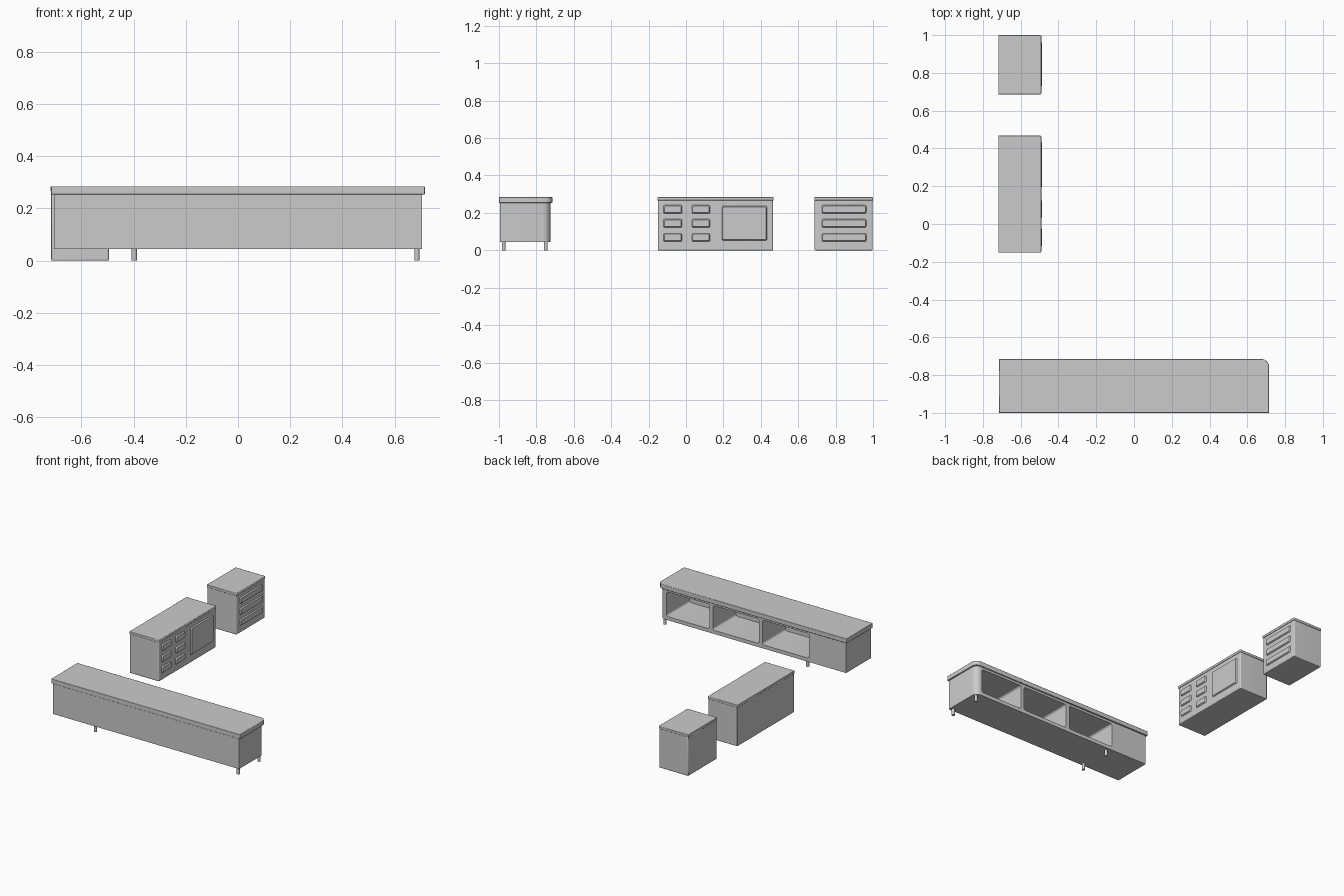
import bpy, bmesh, math

cube = bpy.data.objects.get("Cube")
if cube:
    bpy.data.objects.remove(cube, do_unlink=True)

GREY = (0.6, 0.6, 0.6, 1)
grey = bpy.data.materials.new("plain grey")
grey.use_nodes = True
grey.diffuse_color = GREY
grey.node_tree.nodes["Principled BSDF"].inputs["Base Color"].default_value = GREY


def outline(u0, u1, v0, v1, radii, inset=0):
    """Rounded rectangle; radii run from low-low, anticlockwise."""
    u0, u1, v0, v1 = u0 + inset, u1 - inset, v0 + inset, v1 - inset
    corners = [(u0, v0, 1, 1), (u1, v0, -1, 1), (u1, v1, -1, -1), (u0, v1, 1, -1)]
    pts = []
    for i, ((u, v, su, sv), r) in enumerate(zip(corners, radii)):
        if r <= 0:
            pts.append((u, v))
            continue
        for k in range(7):
            a = math.pi * (1 + i / 2 + k / 12)
            pts.append((u + su * r + r * math.cos(a), v + sv * r + r * math.sin(a)))
    return pts


def prism(name, axis, u, v, w, radii=(0, 0, 0, 0), taper=0, bevel=0):
    """Extrude a rounded rectangle along an axis, optionally narrowing at the far end."""
    place = {"x": lambda a, b, c: (c, a, b),
             "y": lambda a, b, c: (a, c, b),
             "z": lambda a, b, c: (a, b, c)}[axis]
    bm = bmesh.new()
    rings = [[bm.verts.new(place(a, b, c)) for a, b in outline(*u, *v, radii, t)]
             for c, t in zip(w, (0, taper))]
    n = len(rings[0])
    for ring in rings:
        bm.faces.new(ring)
    for i in range(n):
        j = (i + 1) % n
        bm.faces.new((rings[0][i], rings[0][j], rings[1][j], rings[1][i]))
    bmesh.ops.recalc_face_normals(bm, faces=bm.faces)
    mesh = bpy.data.meshes.new(name)
    bm.to_mesh(mesh)
    bm.free()
    mesh.materials.append(grey)
    obj = bpy.data.objects.new(name, mesh)
    bpy.context.collection.objects.link(obj)
    if bevel:
        mod = obj.modifiers.new("soft edges", "BEVEL")
        mod.width, mod.segments, mod.limit_method = bevel, 2, "ANGLE"
    return obj


def smooth(obj):
    bpy.ops.object.select_all(action="DESELECT")
    obj.select_set(True)
    bpy.context.view_layer.objects.active = obj
    bpy.ops.object.shade_smooth_by_angle(angle=math.radians(35))


# Long counter with one rounded corner at the back
corner = (0, 0, 0.04, 0)
body = prism("counter_body", "z", (-0.705, 0.705), (-0.995, -0.725), (0.045, 0.255), corner)
top = prism("counter_top", "z", (-0.715, 0.715), (-1, -0.715), (0.253, 0.285), corner, bevel=0.003)

# Three open shelves cut into the back of the counter
for x0, x1 in ((-0.425, -0.07), (-0.045, 0.305), (0.33, 0.655)):
    cutter = prism("shelf_cutter", "y", (x0, x1), (0.07, 0.238), (-0.975, -0.6), (0.015,) * 4)
    cutter.hide_render = True
    mod = body.modifiers.new("shelf", "BOOLEAN")
    mod.operation, mod.solver, mod.object = "DIFFERENCE", "EXACT", cutter
    bpy.context.view_layer.objects.active = body
    bpy.ops.object.modifier_apply(modifier=mod.name)
    bpy.data.objects.remove(cutter, do_unlink=True)
smooth(body)
smooth(top)

# Counter legs
for x in (-0.397, 0.685):
    for y in (-0.975, -0.75):
        leg = prism("counter_leg", "z", (x - 0.01, x + 0.01), (y - 0.01, y + 0.01),
                    (0, 0.05), (0.01,) * 4)
        smooth(leg)

FRONT = -0.494
ROWS = ((0.045, 0.092), (0.12, 0.168), (0.195, 0.243))


def cabinet(name, y0, y1):
    smooth(prism(name + "_body", "z", (-0.715, FRONT), (y0 + 0.002, y1 - 0.002),
                 (0, 0.268), (0, 0.008, 0.008, 0), bevel=0.004))
    smooth(prism(name + "_top", "z", (-0.718, FRONT + 0.003), (y0, y1),
                 (0.266, 0.284), (0, 0.006, 0.006, 0), bevel=0.003))


def raised_panel(name, y, z):
    smooth(prism(name, "x", y, z, (FRONT - 0.002, FRONT + 0.008), (0.008,) * 4, taper=0.006))


# Wide cabinet: two columns of drawers and a door
cabinet("wide_cabinet", -0.152, 0.468)
for column in ((-0.122, -0.02), (0.03, 0.13)):
    for row in ROWS:
        raised_panel("wide_cabinet_drawer", column, row)
raised_panel("wide_cabinet_door", (0.19, 0.435), (0.052, 0.238))

# Narrow cabinet: one column of drawers
cabinet("narrow_cabinet", 0.686, 1.0)
for row in ROWS:
    raised_panel("narrow_cabinet_drawer", (0.725, 0.965), row)
